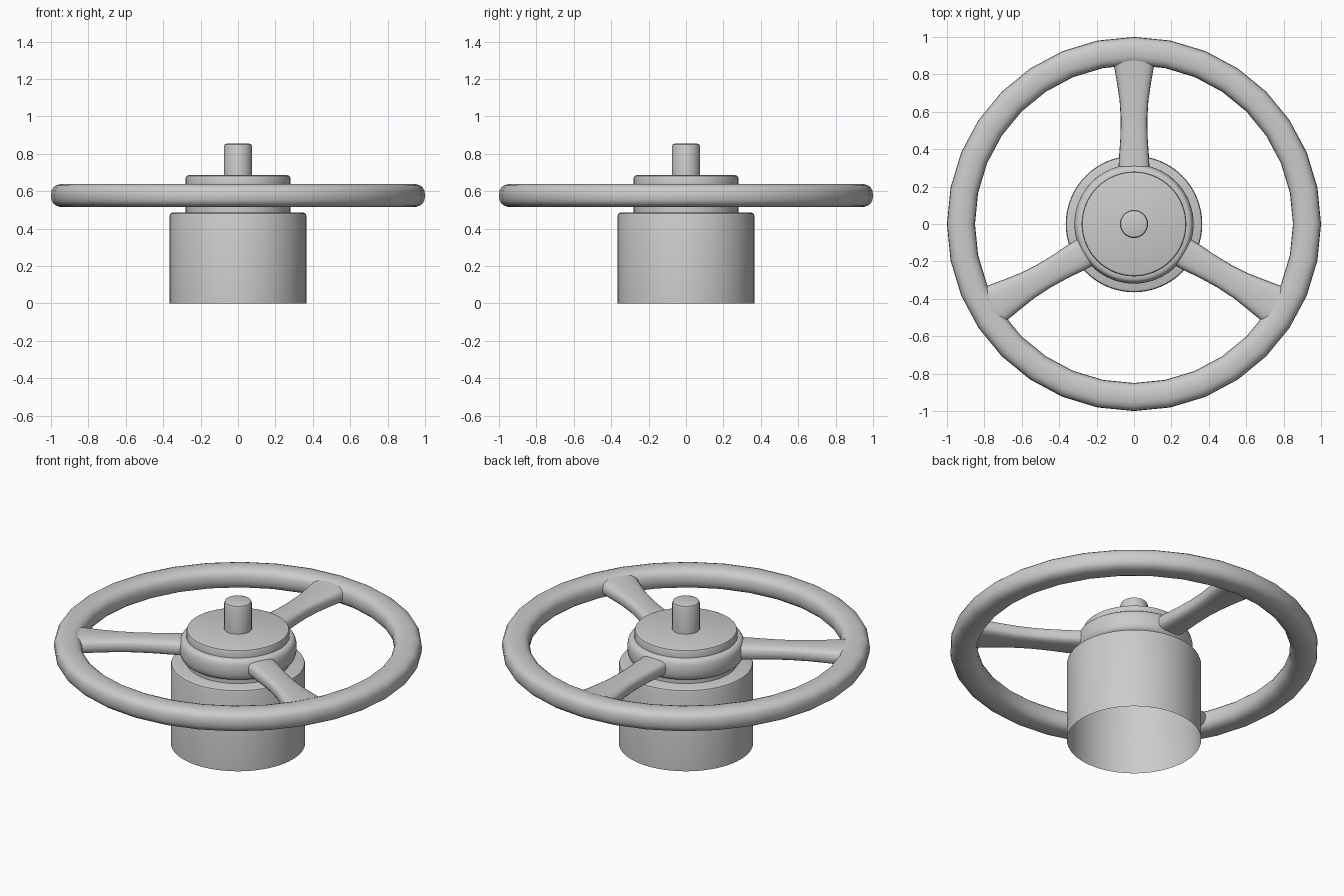
import bpy, bmesh, math
from mathutils import Matrix, Vector

if "Cube" in bpy.data.objects:
    bpy.data.objects.remove(bpy.data.objects["Cube"])


def finish(bm, name, angle=40):
    bmesh.ops.recalc_face_normals(bm, faces=bm.faces)
    me = bpy.data.meshes.new(name)
    bm.to_mesh(me)
    bm.free()
    ob = bpy.data.objects.new(name, me)
    bpy.context.collection.objects.link(ob)
    bpy.ops.object.select_all(action='DESELECT')
    ob.select_set(True)
    bpy.context.view_layer.objects.active = ob
    bpy.ops.object.shade_smooth_by_angle(angle=math.radians(angle))
    return ob


def skin(bm, rings, closed_path=False):
    # bridge successive closed loops of points with quads
    loops = [[bm.verts.new(p) for p in r] for r in rings]
    pairs = list(zip(loops, loops[1:]))
    if closed_path:
        pairs.append((loops[-1], loops[0]))
    for a, b in pairs:
        n = len(a)
        for i in range(n):
            j = (i + 1) % n
            bm.faces.new((a[i], a[j], b[j], b[i]))
    return loops


def lathe(name, profile, steps=64, cap=True):
    # profile of (radius, z), bottom to top; the top is capped
    bm = bmesh.new()
    rings = [[Vector((r * math.cos(2 * math.pi * i / steps),
                      r * math.sin(2 * math.pi * i / steps), z))
              for i in range(steps)] for r, z in profile]
    loops = skin(bm, rings)
    if cap:
        bm.faces.new(loops[-1])
    return finish(bm, name)


def oval(a, b, n, power):
    # superellipse cross-section
    pts = []
    for i in range(n):
        t = 2 * math.pi * i / n
        c, s = math.cos(t), math.sin(t)
        pts.append((a * math.copysign(abs(c) ** (2 / power), c),
                    b * math.copysign(abs(s) ** (2 / power), s)))
    return pts


# base drum, open underneath
lathe("base", [(0.365, 0), (0.365, 0.47), (0.361, 0.481), (0.35, 0.486), (0.2, 0.486)])

# hub with a rounded collar around its middle
collar = [(0.28 + 0.039 * math.cos(t) ** 0.6, 0.577 + 0.062 * math.sin(t))
          for t in [math.radians(a) for a in range(-84, 85, 12)]]
lathe("hub", [(0.28, 0.48), (0.28, 0.515)] + collar +
      [(0.28, 0.64), (0.28, 0.672), (0.276, 0.682), (0.265, 0.686)])

# centre stem
lathe("stem", [(0.075, 0.68), (0.075, 0.84), (0.071, 0.851), (0.06, 0.855)], 32)

# hand rim, 32 straight segments
bm = bmesh.new()
section = oval(0.075, 0.0625, 20, 2.6)
rings = []
for k in range(32):
    t = 2 * math.pi * k / 32
    rings.append([Vector(((0.925 + u) * math.cos(t), (0.925 + u) * math.sin(t), 0.5775 + v))
                  for u, v in section])
skin(bm, rings, True)
finish(bm, "rim", 60)

# three flared spokes: (distance, half width, half thickness)
stations = [(0.27, 0.084, 0.046), (0.36, 0.08, 0.045), (0.46, 0.073, 0.043),
            (0.56, 0.071, 0.042), (0.66, 0.077, 0.043), (0.76, 0.092, 0.045),
            (0.83, 0.104, 0.048), (0.90, 0.118, 0.052)]
for n, ang in enumerate((90, 210, 330)):
    bm = bmesh.new()
    loops = skin(bm, [[Vector((d, u, 0.58 + v)) for u, v in oval(w, h, 20, 3)]
                      for d, w, h in stations])
    bmesh.ops.transform(bm, matrix=Matrix.Rotation(math.radians(ang), 4, 'Z'), verts=bm.verts)
    finish(bm, f"spoke_{n + 1}", 60)
